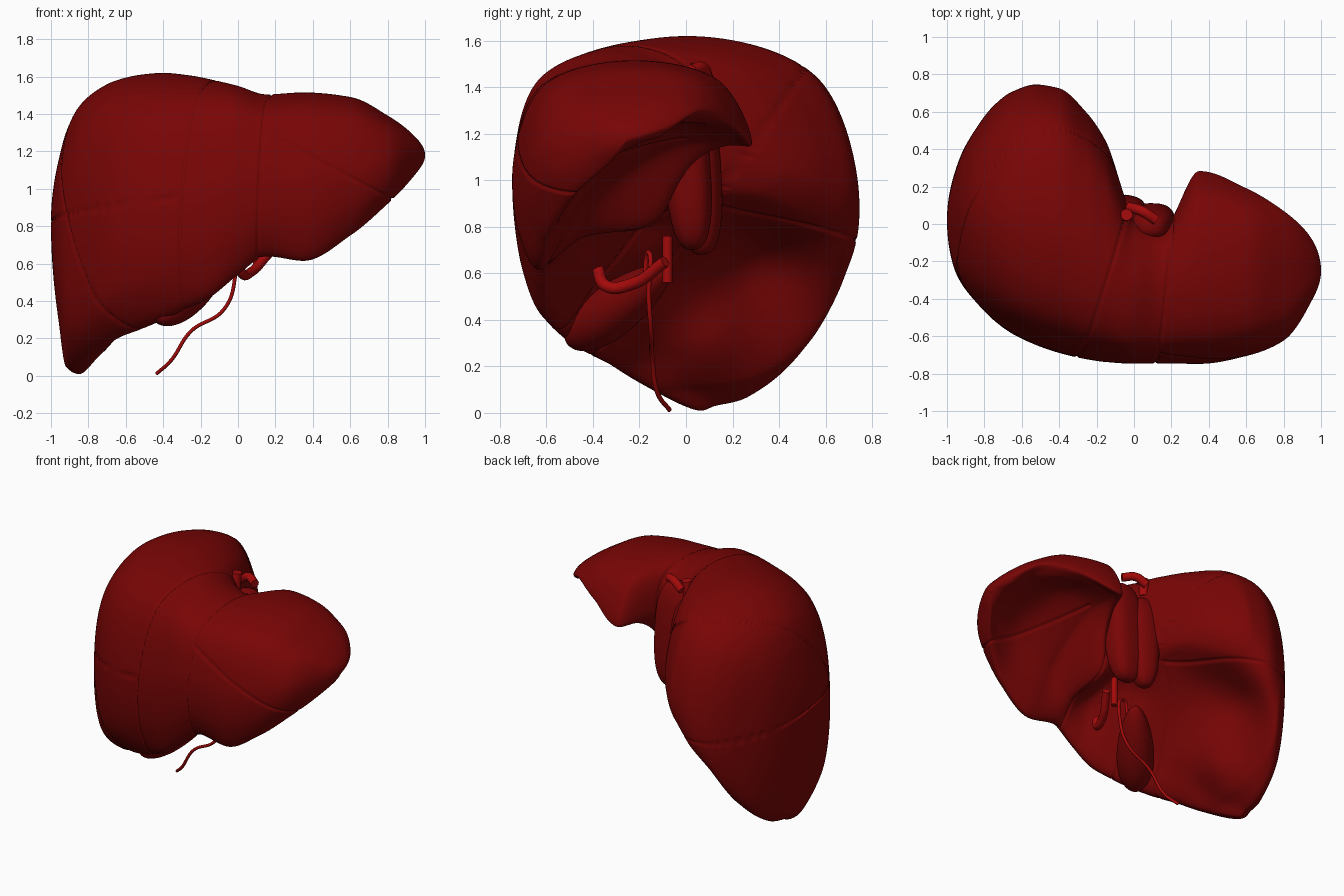
import bpy, bmesh, math
from mathutils import Vector, Matrix

if "Cube" in bpy.data.objects:
    bpy.data.objects.remove(bpy.data.objects["Cube"], do_unlink=True)


def material(name, colour):
    mat = bpy.data.materials.new(name)
    mat.use_nodes = True
    mat.diffuse_color = (*colour, 1)
    bsdf = next(n for n in mat.node_tree.nodes if n.type == 'BSDF_PRINCIPLED')
    bsdf.inputs["Base Color"].default_value = (*colour, 1)
    bsdf.inputs["Roughness"].default_value = 0.6
    return mat


TISSUE = material("dark red tissue", (0.19, 0.0015, 0.0015))
VESSEL = material("bright red vessel", (0.37, 0.003, 0.003))

# Lengthwise stations, and how each section landmark moves along them
STATIONS = [-1, -.96, -.92, -.85, -.75, -.65, -.52, -.4, -.25, -.15, 0, .15, .35, .6, .8, .95, 1]
FRONT_Y = [.02, -.24, -.32, -.41, -.51, -.58, -.64, -.68, -.715, -.73, -.74, -.74, -.74, -.7, -.62, -.41, -.25]
FRONT_Z = [.82, .8, .8, .85, .9, .95, .98, 1, 1.03, 1.05, 1.1, 1.1, 1.1, 1.12, 1.15, 1.18, 1.18]
TOP_Y = [.02, .03, .05, .05, .05, .05, .03, 0, -.13, -.23, -.32, -.32, -.25, -.25, -.25, -.25, -.25]
TOP_Z = [.82, 1.15, 1.3, 1.44, 1.53, 1.58, 1.61, 1.62, 1.605, 1.585, 1.55, 1.505, 1.515, 1.49, 1.39, 1.275, 1.18]
BACK_Y = [.02, .27, .38, .5, .63, .705, .745, .725, .59, .44, .05, -.02, .28, .19, .07, -.08, -.25]
BACK_Z = [.82, .8, .8, .83, .85, .88, .92, .95, 1, 1.05, 1.2, 1.25, 1.15, 1.25, 1.3, 1.23, 1.18]
RIM_Y = [.02, .22, .3, .43, .55, .64, .68, .64, .5, .36, .02, -.04, .2, .13, 0, -.12, -.25]
RIM_Z = [.82, .45, .28, .24, .33, .5, .66, .78, .88, .95, 1.05, 1.1, 1.16, 1.24, 1.26, 1.19, 1.18]
UNDER_Y = [.02, .14, .18, .26, .3, .28, .25, .2, .15, .1, -.1, -.12, -.03, -.1, -.18, -.2, -.25]
UNDER_Z = [.82, .36, .1, .07, .16, .4, .62, .75, .84, .89, .92, .82, 1.16, 1.24, 1.21, 1.16, 1.18]
EDGE_Y = [.02, .02, .03, .05, -.15, -.3, -.4, -.48, -.56, -.6, -.62, -.62, -.63, -.6, -.5, -.33, -.25]
EDGE_Z = [.82, .3, .05, .012, .11, .2, .25, .3, .37, .42, .54, .64, .615, .75, .92, 1.08, 1.18]
HOLLOW = [0, 0, 0, 0, 0, 0, 0, .02, .05, .07, .1, .05, .12, .13, .06, .01, 0]


def hermite(a, b, ta, tb, u):
    return (a * (2*u**3 - 3*u*u + 1) + ta * (u**3 - 2*u*u + u)
            + b * (3*u*u - 2*u**3) + tb * (u**3 - u*u))


def along(values, x):
    """Monotone interpolation, with the stations spread so that both ends round off."""
    s = [math.asin(v) for v in STATIONS]
    t = math.asin(x)
    slope = [(values[i+1] - values[i]) / (s[i+1] - s[i]) for i in range(len(s) - 1)]

    def tangent(i):
        if i == 0:
            return slope[0]
        if i == len(s) - 1:
            return slope[-1]
        a, b = slope[i-1], slope[i]
        return 2*a*b / (a + b) if a*b > 0 else 0
    i = max(k for k in range(len(s) - 1) if s[k] <= t or k == 0)
    h = s[i+1] - s[i]
    return hermite(values[i], values[i+1], tangent(i)*h, tangent(i+1)*h, (t - s[i]) / h)


def closed_spline(points, steps):
    """Smooth closed loop with knots spaced by the root of the chord."""
    n = len(points)
    gap = [max((points[(i+1) % n] - points[i]).length, 1e-6) ** .5 for i in range(n)]
    tan = []
    for i in range(n):
        g, h = gap[i-1], gap[i]
        before, after = (points[i] - points[i-1]) / g, (points[(i+1) % n] - points[i]) / h
        tan.append((before*h + after*g) / (g + h))
    return [hermite(points[i], points[(i+1) % n], tan[i]*gap[i], tan[(i+1) % n]*gap[i], k / steps)
            for i in range(n) for k in range(steps)]


def section(x):
    f, t, b, r, u, e = (Vector((x, along(y, x), along(z, x))) for y, z in (
        (FRONT_Y, FRONT_Z), (TOP_Y, TOP_Z), (BACK_Y, BACK_Z),
        (RIM_Y, RIM_Z), (UNDER_Y, UNDER_Z), (EDGE_Y, EDGE_Z)))

    def shoulder(side, end, ky, kz):
        return Vector((x, end.y + (side.y - end.y)*ky, side.z + (end.z - side.z)*kz))
    hollow = e.lerp(u, .35) + Vector((0, 0, along(HOLLOW, x)))
    return closed_spline([f, shoulder(f, t, .74, .74), t, shoulder(b, t, .75, .75), b,
                          r, u, hollow, e, shoulder(f, e, .78, .7)], 26)


# Fine seams between the segments: signed distance and the region each belongs to
def seam_distances(p):
    x, y, z = p
    middle = x + .08 - .31*(y + .05) + .05*(1.3 - z)
    left = x - .2 - .1*y - .04*(z - 1.3)
    yield middle
    yield left
    if middle < 0:
        yield (y + .52 - .7*z + 1.05*max(0, -.3 - x)**2) / 1.4
        yield z - .84 - .1*(x + .9) + .08*y + .1*max(y, 0)
    if left > 0 and y < 0:
        yield (z - 1.27 + .52*(x - .2)) / 1.13


# Soft impressions (positive) and swellings (negative) on the underside
IMPRESSIONS = [((-.57, .36, .62), .2, .1), ((-.68, .1, .3), .18, -.08),
               ((-.08, -.15, .75), .14, .06)]
INWARD = Vector((1, 1, -1)).normalized()


def finish(obj, mat, angle=60):
    obj.data.materials.append(mat)
    bpy.ops.object.select_all(action='DESELECT')
    obj.select_set(True)
    bpy.context.view_layer.objects.active = obj
    bpy.ops.object.shade_smooth_by_angle(angle=math.radians(angle))


def add_mesh(name, bm):
    mesh = bpy.data.meshes.new(name)
    bm.to_mesh(mesh)
    bm.free()
    obj = bpy.data.objects.new(name, mesh)
    bpy.context.collection.objects.link(obj)
    return obj


# Main body: skin the sections from the right tip to the left tip
bm = bmesh.new()
COUNT = 370
rings = []
for i in range(1, COUNT):
    rings.append([bm.verts.new(p) for p in section(-math.cos(math.pi * i / COUNT))])
for a, b in zip(rings, rings[1:]):
    for j in range(len(a)):
        k = (j + 1) % len(a)
        bm.faces.new((a[j], a[k], b[k], b[j]))
for ring, tip_x in ((rings[0], -1), (rings[-1], 1)):
    tip = bm.verts.new((tip_x, along(TOP_Y, tip_x), along(TOP_Z, tip_x)))
    for j in range(len(ring)):
        bm.faces.new((ring[j], ring[(j + 1) % len(ring)], tip))
bmesh.ops.recalc_face_normals(bm, faces=bm.faces)
bm.normal_update()
moves = []
for v in bm.verts:
    push = 0
    facing = max(0, v.normal.dot(INWARD))
    for centre, radius, depth in IMPRESSIONS:
        push += depth * facing * math.exp(-((v.co - Vector(centre)).length / radius) ** 2)
    nearest = min(abs(d) for d in seam_distances(v.co))
    push += .011 * math.exp(-(nearest / .006) ** 2)
    moves.append((v, v.normal * push))
for v, move in moves:
    v.co -= move
finish(add_mesh("liver_body", bm), TISSUE, 100)


# Rounded, slightly boxy lobes, each lying between two points
def lobe(name, start, end, wide, deep, taper=0, power=1):
    start, end = Vector(start), Vector(end)
    axis = end - start
    bm = bmesh.new()
    bmesh.ops.create_uvsphere(bm, u_segments=40, v_segments=24, radius=1)
    for v in bm.verts:
        p = [math.copysign(abs(c) ** power, c) for c in v.co]
        k = 1 + taper * p[2]
        v.co = Vector((p[0] * wide * k, p[1] * deep * k, p[2] * axis.length / 2))
    turn = axis.to_track_quat('Z', 'Y').to_matrix().to_4x4()
    bm.transform(Matrix.Translation((start + end) / 2) @ turn)
    finish(add_mesh(name, bm), TISSUE)


lobe("caudate_lobe", (.09, .03, .7), (.09, -.02, 1.44), .13, .1, 0, .75)
lobe("caudate_process", (-.03, .07, .68), (-.04, .03, 1.36), .1, .1, 0, .8)
lobe("gallbladder", (-.08, -.08, .62), (-.43, -.5, .3), .12, .11, .2)


# Vessels and ducts
def tube(name, points, radius):
    curve = bpy.data.curves.new(name, 'CURVE')
    curve.dimensions = '3D'
    curve.bevel_depth = radius
    curve.bevel_resolution = 4
    curve.use_fill_caps = True
    spline = curve.splines.new('BEZIER')
    spline.bezier_points.add(len(points) - 1)
    for bp, p in zip(spline.bezier_points, points):
        bp.co = p
        bp.handle_left_type = bp.handle_right_type = 'AUTO'
    obj = bpy.data.objects.new(name, curve)
    bpy.context.collection.objects.link(obj)
    bpy.ops.object.select_all(action='DESELECT')
    obj.select_set(True)
    bpy.context.view_layer.objects.active = obj
    bpy.ops.object.convert(target='MESH')
    finish(bpy.context.object, VESSEL, 50)


tube("bile_duct", [(-.1, -.18, .55), (-.04, -.16, .69), (-.02, -.16, .5), (-.08, -.15, .35),
                   (-.25, -.145, .24), (-.36, -.12, .08), (-.435, -.07, .012)], .01)
tube("portal_vein", [(0, -.38, .62), (.02, -.35, .55), (.07, -.23, .555), (.16, -.09, .65)], .026)
tube("hepatic_artery", [(.1, -.08, .56), (.1, -.08, .76)], .021)
tube("hepatic_vein", [(-.03, .09, 1.44), (.04, .07, 1.48), (.12, .02, 1.47)], .028)
tube("vena_cava_stub", [(-.05, .04, 1.38), (-.04, .05, 1.5)], .032)
